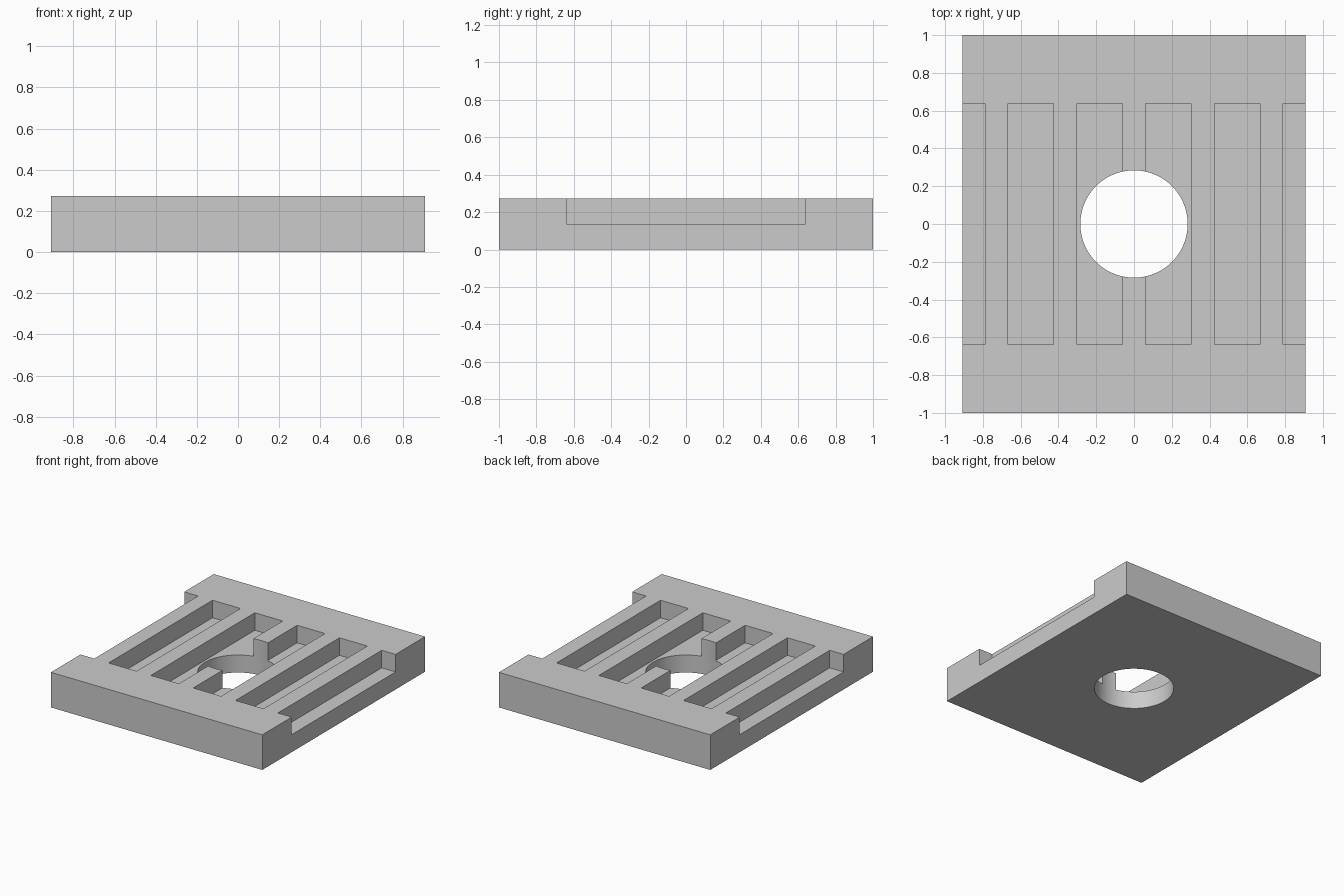
import bpy
import bmesh
from mathutils import Matrix, Vector

cube = bpy.data.objects.get("Cube")
if cube:
    bpy.data.objects.remove(cube, do_unlink=True)

WIDTH, LENGTH, HEIGHT = 1.818, 2.0, 0.273
SLOT_WIDTH, SLOT_LENGTH, PITCH = 0.24, 1.276, 0.364
FLOOR = HEIGHT / 2
HOLE_RADIUS = 0.284

grey = bpy.data.materials.new("plain grey")
grey.use_nodes = True
colour = (0.6, 0.6, 0.6, 1)
grey.diffuse_color = colour
grey.node_tree.nodes["Principled BSDF"].inputs["Base Color"].default_value = colour


def add_box(bm, centre, size):
    matrix = Matrix.Translation(centre) @ Matrix.Diagonal((*size, 1))
    bmesh.ops.create_cube(bm, size=1, matrix=matrix)


def make_object(name, bm):
    mesh = bpy.data.meshes.new(name)
    bm.to_mesh(mesh)
    bm.free()
    mesh.materials.append(grey)
    obj = bpy.data.objects.new(name, mesh)
    bpy.context.collection.objects.link(obj)
    return obj


def cut(target, cutter):
    cutter.hide_render = True
    mod = target.modifiers.new(cutter.name, "BOOLEAN")
    mod.operation = "DIFFERENCE"
    mod.solver = "EXACT"
    mod.object = cutter
    bpy.context.view_layer.objects.active = target
    bpy.ops.object.modifier_apply(modifier=mod.name)
    bpy.data.objects.remove(cutter, do_unlink=True)


# Solid plate
bm = bmesh.new()
add_box(bm, (0, 0, HEIGHT / 2), (WIDTH, LENGTH, HEIGHT))
plate = make_object("slotted_plate", bm)

# Six parallel slots, the outer two running out through the sides
bm = bmesh.new()
for i in range(6):
    x = (i - 2.5) * PITCH
    add_box(bm, (x, 0, FLOOR + HEIGHT / 2), (SLOT_WIDTH, SLOT_LENGTH, HEIGHT))
cut(plate, make_object("slot_cutter", bm))

# Round hole through the middle
bm = bmesh.new()
bmesh.ops.create_cone(bm, cap_ends=True, segments=96, radius1=HOLE_RADIUS,
                      radius2=HOLE_RADIUS, depth=1)
cut(plate, make_object("hole_cutter", bm))

# Smooth hole wall with crisp edges
bpy.ops.object.select_all(action="DESELECT")
plate.select_set(True)
bpy.context.view_layer.objects.active = plate
bpy.ops.object.shade_smooth_by_angle(angle=0.5)
